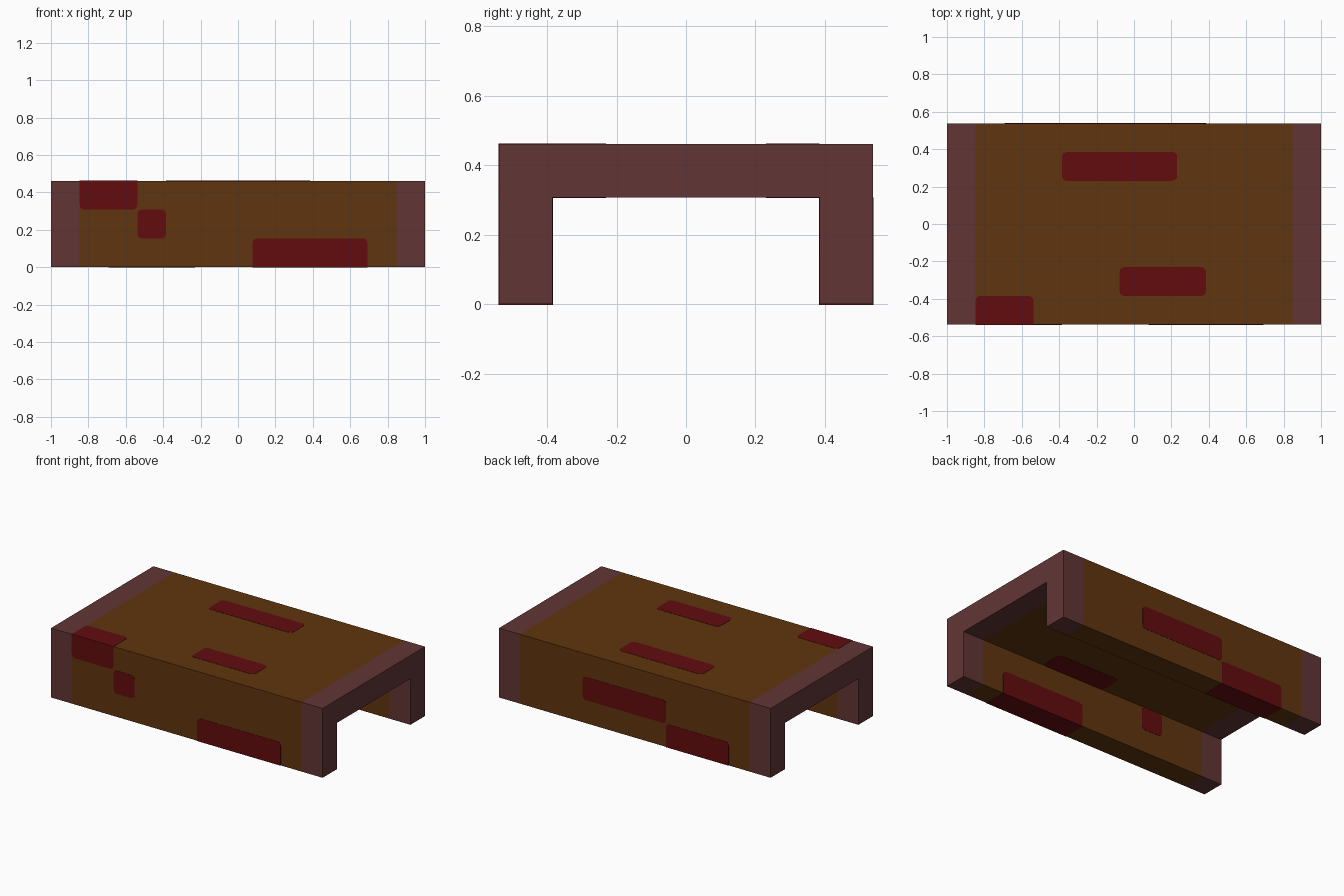
import bpy, bmesh, math
from mathutils import Vector

cube = bpy.data.objects.get("Cube")
if cube:
    bpy.data.objects.remove(cube, do_unlink=True)

U = 2 / 13                          # block size: the log is 13 x 7 x 3 blocks
L, W, H = 6.5 * U, 3.5 * U, 3 * U   # half length, half width, height
E = 0.0015                          # how far a patch stands proud
R = 0.025                           # patch corner radius


def material(name, rgb):
    m = bpy.data.materials.new(name)
    m.use_nodes = True
    m.diffuse_color = (*rgb, 1)
    m.node_tree.nodes["Principled BSDF"].inputs["Base Color"].default_value = (*rgb, 1)
    return m


brown = material("brown bark", (0.117, 0.036, 0.0045))
mauve = material("mauve end wood", (0.122, 0.036, 0.036))
red = material("dark red patch", (0.122, 0.0038, 0.0045))


def finish(name, bm, *mats):
    bmesh.ops.recalc_face_normals(bm, faces=bm.faces)
    mesh = bpy.data.meshes.new(name)
    bm.to_mesh(mesh)
    bm.free()
    for m in mats:
        mesh.materials.append(m)
    obj = bpy.data.objects.new(name, mesh)
    bpy.context.collection.objects.link(obj)
    return obj


# Hollow log: U-shaped section lofted along x, with an end band on each side
def hollow_log():
    bm = bmesh.new()
    # Section as a ladder of (outer, inner) pairs
    pairs = [((-W, 0), (U - W, 0)), ((-W, H), (U - W, H - U)),
             ((W, H), (W - U, H - U)), ((W, 0), (W - U, 0))]
    rings = [[[bm.verts.new((x, *p)) for p in pair] for pair in pairs]
             for x in (-L, U - L, L - U, L)]
    for a, b in zip(rings, rings[1:]):
        for i in range(3):                         # outer and inner walls
            for k in (0, 1):
                bm.faces.new((a[i][k], a[i + 1][k], b[i + 1][k], b[i][k]))
        for i in (0, 3):                           # undersides of the walls
            bm.faces.new((a[i][0], a[i][1], b[i][1], b[i][0]))
    for ring in (rings[0], rings[-1]):             # end faces
        for i in range(3):
            bm.faces.new((ring[i][0], ring[i + 1][0], ring[i + 1][1], ring[i][1]))
    for f in bm.faces:
        f.material_index = int(abs(f.calc_center_median().x) > L - U)
    finish("hollow_log", bm, brown, mauve)


# Patch: rounded rectangle pushed through a wall; corners on an outer edge stay square
def patch(name, x0, x1, v0, v1, d0, d1, upright, square=()):
    bm = bmesh.new()
    outline = []
    corners = [(x0, v0, 1, 1), (x1, v0, -1, 1), (x1, v1, -1, -1), (x0, v1, 1, -1)]
    for i, (x, v, sx, sv) in enumerate(corners):
        if v in square:
            outline.append((x, v - sv * E))
            continue
        start = math.pi + i * math.pi / 2
        for k in range(5):
            a = start + k * math.pi / 8
            outline.append((x + sx * R + R * math.cos(a), v + sv * R + R * math.sin(a)))
    at = (lambda x, v, d: (x, d, v)) if upright else (lambda x, v, d: (x, v, d))
    face = bm.faces.new([bm.verts.new(at(x, v, d0)) for x, v in outline])
    out = bmesh.ops.extrude_face_region(bm, geom=[face])
    moved = [g for g in out["geom"] if isinstance(g, bmesh.types.BMVert)]
    bmesh.ops.translate(bm, verts=moved, vec=Vector(at(0, 0, d1 - d0)))
    finish(name, bm, red)


hollow_log()

# Wall patches: name, x blocks from the right end, z block, wall side
walls = [("front_low_patch", 7, 11, 0, -1), ("front_small_patch", 3, 4, 1, -1),
         ("back_middle_patch", 5, 9, 1, 1), ("back_low_patch", 2, 5, 0, 1)]
for name, a, b, row, side in walls:
    d0, d1 = sorted((side * (W + E), side * (W - U - E)))
    patch(name, a * U - L, b * U - L, row * U, (row + 1) * U, d0, d1, True, (0,))

# Roof patches, showing above and below
for name, a, b, row in [("roof_front_patch", 6, 9, 1), ("roof_back_patch", 4, 8, 5)]:
    patch(name, a * U - L, b * U - L, row * U - W, (row + 1) * U - W,
          H - U - E, H + E, False)

# Corner patch wrapping from the front onto the roof
x0, x1 = U - L, 3 * U - L
patch("corner_patch_front", x0, x1, H - U, H, -W - E, -W + 0.005, True, (H,))
patch("corner_patch_roof", x0, x1, -W, U - W, H - 0.005, H + E, False, (-W,))
